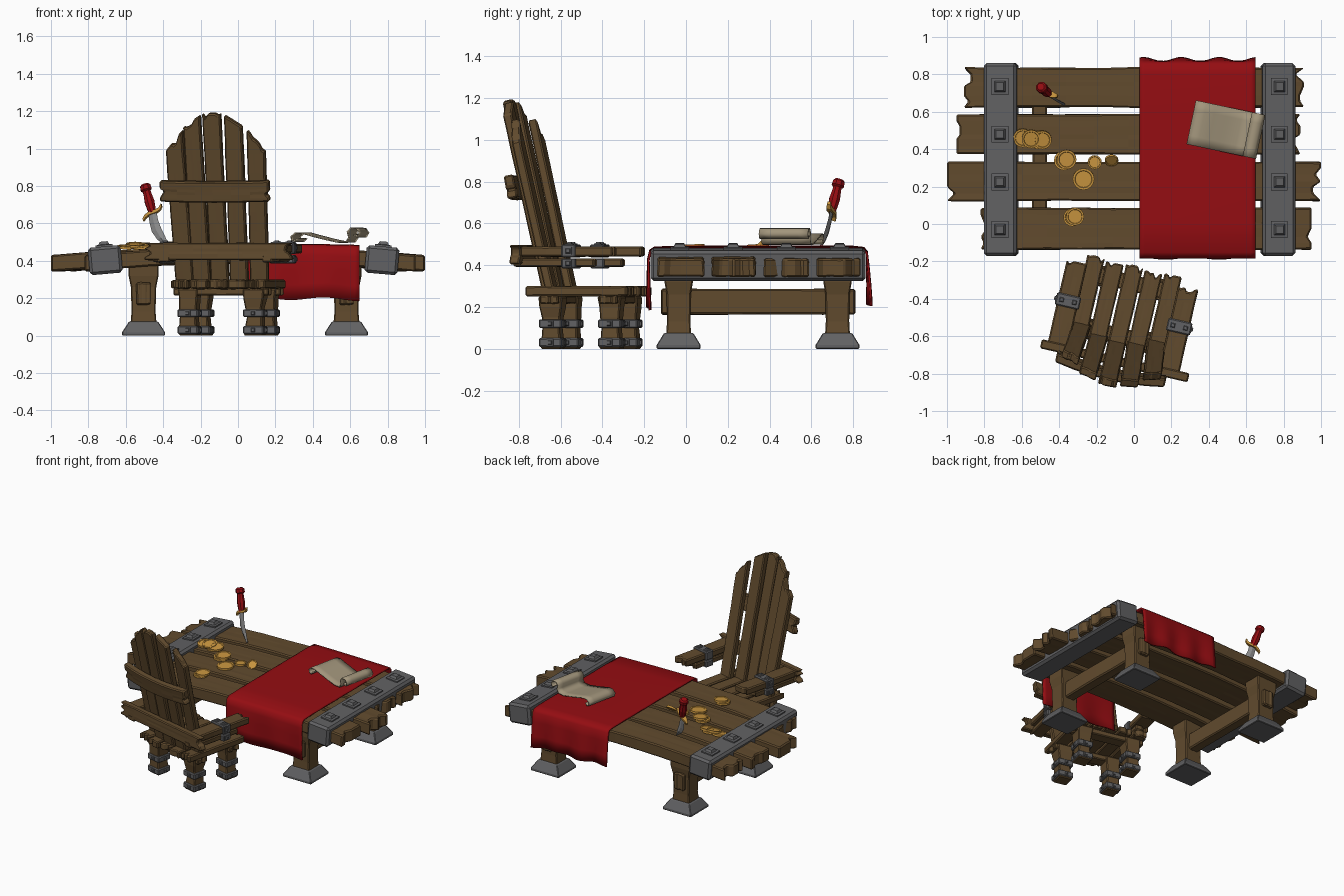
import bpy, bmesh, random
from math import sin, cos, pi, radians, sqrt
from mathutils import Matrix, Vector

if "Cube" in bpy.data.objects:
    bpy.data.objects.remove(bpy.data.objects["Cube"])

random.seed(7)
R = random.uniform
X, Y, Z = Vector((1, 0, 0)), Vector((0, 1, 0)), Vector((0, 0, 1))


def material(name, rgb):
    m = bpy.data.materials.new(name)
    m.diffuse_color = (*rgb, 1)
    m.use_nodes = True
    m.node_tree.nodes["Principled BSDF"].inputs["Base Color"].default_value = m.diffuse_color
    return m


WOOD = material("wood", (0.12, 0.07, 0.027))
METAL = material("metal", (0.12, 0.12, 0.125))
RED = material("red_cloth", (0.3, 0.004, 0.006))
GOLD = material("gold", (0.58, 0.3, 0.05))
PAPER = material("parchment", (0.36, 0.3, 0.2))
STEEL = material("steel", (0.25, 0.25, 0.25))


def build(name, verts, faces, mat, M=Matrix(), bevel=0, smooth=False):
    me = bpy.data.meshes.new(name)
    me.from_pydata([M @ Vector(v) for v in verts], [], faces)
    bm = bmesh.new()
    bm.from_mesh(me)
    bmesh.ops.recalc_face_normals(bm, faces=bm.faces)
    for f in bm.faces:
        f.smooth = smooth
    bm.to_mesh(me)
    bm.free()
    me.materials.append(mat)
    ob = bpy.data.objects.new(name, me)
    bpy.context.collection.objects.link(ob)
    if bevel:
        b = ob.modifiers.new("bevel", "BEVEL")
        b.width, b.segments, b.limit_method, b.angle_limit = bevel, 1, "ANGLE", radians(40)
    return ob


def frame(o, x, y):
    x, y = Vector(x).normalized(), Vector(y).normalized()
    return Matrix.Translation(o) @ Matrix((x, y, x.cross(y))).transposed().to_4x4()


def board(name, L, W, T, M, bend=0, tip=(0, 0), notch=0.035, n=6, m=6):
    """Rough plank along local x, with split ends, wavy sides and an optional bow."""
    cols = [(j + (R(-.25, .25) if 0 < j < m else 0)) / m - .5 for j in range(m + 1)]
    ends = [[R(.3, 1) * notch if 0 < j < m and random.random() < .4 else 0
             for j in range(m + 1)] for _ in range(2)]
    verts, faces = [], []
    for side in (1, -1):
        for i in range(n + 1):
            t, k = i / n, R(.94, 1)
            for j, s in enumerate(cols):
                x = (t - .5) * L
                if i == 0:
                    x += ends[0][j]
                if i == n:
                    x += tip[0] + (tip[1] - tip[0]) * (s + .5) - ends[1][j]
                z = side * T / 2 * R(.93, 1) + bend * (1 - (2 * t - 1) ** 2)
                verts.append((x, s * W * k, z))
    w, half = m + 1, (n + 1) * (m + 1)
    for i in range(n):
        for j in range(m):
            a = i * w + j
            q = (a, a + 1, a + w + 1, a + w)
            faces += [q, tuple(v + half for v in reversed(q))]
    rim = [j for j in range(m)] + [i * w + m for i in range(n)]
    rim += [n * w + j for j in range(m, 0, -1)] + [i * w for i in range(n, 0, -1)]
    for a, b in zip(rim, rim[1:] + rim[:1]):
        faces.append((a, b, b + half, a + half))
    return build(name, verts, faces, WOOD, M, bevel=min(.008, T * .15))


def ring(z, hx, hy=None, n=4, cx=0, a0=pi / 4):
    hy = hx if hy is None else hy
    k = sqrt(2) if n == 4 and a0 else 1
    return [(cx + k * hx * cos(a0 + 2 * pi * i / n), k * hy * sin(a0 + 2 * pi * i / n), z) for i in range(n)]


def loft(name, rings, mat, M=Matrix(), bevel=0):
    n = len(rings[0])
    faces = [tuple(range(n)), tuple(range((len(rings) - 1) * n, len(rings) * n))]
    for r in range(len(rings) - 1):
        for i in range(n):
            a, b = r * n + i, r * n + (i + 1) % n
            faces.append((a, b, b + n, a + n))
    return build(name, [v for r in rings for v in r], faces, mat, M, bevel)


def stud(name, M, s):
    loft(name, [ring(-s * .3, s), ring(s * .15, s), ring(s * .2, s * .65), ring(s * .55, s * .45)], METAL, M)


def sheet(name, xs, path, mat, M, thick, warp):
    w = len(path)
    verts = [warp(x, *p) for x in xs for p in path]
    faces = [(i * w + j, i * w + j + 1, (i + 1) * w + j + 1, (i + 1) * w + j)
             for i in range(len(xs) - 1) for j in range(w - 1)]
    ob = build(name, verts, faces, mat, M, smooth=True)
    s = ob.modifiers.new("thickness", "SOLIDIFY")
    s.thickness, s.offset = thick, 0


T = Matrix.Translation

# table top planks, bowed up in the middle
for x0, x1, y0, y1 in ((-.82, .95, -.14, .09), (-1, 1, .12, .335), (-.95, .89, .37, .59), (-.91, .91, .62, .84)):
    board("table_plank", x1 - x0, y1 - y0, .09, T(((x0 + x1) / 2, (y0 + y1) / 2, .387)), bend=.043, n=10, notch=.05)

# metal bands with studs
for side, cx in ((-1, -.71), (1, .77)):
    B = T((cx, .345, .405)) @ Matrix.Rotation(side * radians(5), 4, "Y")
    loft("table_band", [ring(-.075, .088, .515), ring(.072, .088, .515)], METAL, B, bevel=.015)
    for y in (-.375, -.12, .135, .39):
        stud("band_stud", B @ T((0, y, .074)), .045)

# table legs, feet and stretchers
for cx in (-.505, .58):
    for cy in (-.035, .725):
        loft("table_foot", [ring(0, .115, .105), ring(.018, .115, .105), ring(.075, .078, .07)], METAL,
             T((cx, cy, 0)), .004)
        loft("table_leg", [ring(.06, .07, .06), ring(.13, .064, .056), ring(.26, .068, .058),
                           ring(.32, .08, .068), ring(.41, .082, .07)], WOOD, T((cx, cy, 0)), .006)
    board("table_stretcher", .93, .08, .125, frame((cx, .345, .225), Y, -X), notch=.01)

# red runner hanging over the front and back edges
runner = [(-.178, .2), (-.18, .28), (-.18, .36), (-.18, .43), (-.172, .47), (-.15, .485), (0, .488), (.2, .488),
          (.4, .488), (.6, .488), (.8, .488), (.85, .483), (.865, .465), (.87, .4), (.875, .3), (.877, .22)]


def drape(x, y, z):
    h = max(0, .47 - z) / .27
    wave = .012 * h * sin(x * 31) if y > .3 else .008 * h * sin(x * 22 + 1)
    return (x, y + wave, z - .02 * (x - .03) ** 2 + .008 * h * sin(x * 17))


sheet("table_runner", [.03 + .62 * i / 24 for i in range(25)], runner, RED, Matrix(), .01, drape)

# parchment scroll
curl = [(-.15, .52), (-.165, .503), (-.183, .51), (-.185, .53), (-.165, .547), (-.13, .549), (-.08, .535), (0, .515),
        (.07, .5), (.115, .502), (.13, .525), (.122, .555), (.14, .575), (.172, .573), (.188, .55), (.175, .528),
        (.155, .54)]
sheet("scroll", [-.12, -.07, 0, .07, .12], curl, PAPER, T((.49, .505, 0)) @ Matrix.Rotation(radians(-12), 4, "Z"),
      .007, lambda v, u, z: (u, v, z))

# coins
for x, y, z, r, tilt in ((-.595, .46, .475, .05, 8), (-.55, .455, .485, .05, 12), (-.51, .45, .47, .05, 5),
                         (-.49, .45, .482, .05, 10), (-.375, .34, .478, .053, 0), (-.36, .345, .494, .052, 4),
                         (-.21, .33, .48, .038, 0), (-.12, .34, .49, .036, 42), (-.27, .24, .48, .058, 3),
                         (-.33, .035, .478, .048, 0), (-.315, .04, .493, .048, 3)):
    C = T((x, y, z)) @ Matrix.Rotation(radians(tilt), 4, "X")
    loft("coin", [ring(-.007, r, n=16), ring(.007, r, n=16), ring(.007, r * .8, n=16), ring(.004, r * .76, n=16)],
         GOLD, C)

# dagger stuck in the table
up = Vector((-.045, .04, .165)).normalized()
side = Vector((.93, -.36, 0))
side = (side - up * side.dot(up)).normalized()
D = frame((-.455, .695, .65), side, up.cross(side))
loft("dagger_blade", [ring(z, w, .007, cx=x, a0=0) for x, z, w in
                      ((0, .01, .024), (-.006, -.04, .025), (-.004, -.09, .028), (.01, -.14, .024), (.035, -.2, .004))],
     STEEL, D)
loft("dagger_guard", [[(x, -.014 * k, z - .008), (x, .014 * k, z - .008), (x, .014 * k, z + .008), (x, -.014 * k, z + .008)]
                      for x, z, k in ((-.06, -.014, .6), (-.045, .0, .8), (-.02, .008, 1.2), (.02, .008, 1.2),
                                      (.045, .014, .8), (.06, .03, .6))], GOLD, D)
loft("dagger_grip", [ring(z, r, n=8) for z, r in ((.01, .02), (.03, .024), (.07, .028), (.11, .023), (.13, .022),
                                                  (.138, .032), (.16, .03), (.17, .02))], RED, D)

# chair, turned slightly
C = T((-.06, -.5, 0)) @ Matrix.Rotation(radians(-13), 4, "Z")
for k in range(-2, 3):
    board("seat_slat", .5, .097, .05, C @ frame((k * .106, .03 + R(-.01, .01), .275), Y, -X))
    # back slats, leaning and curved, with an arched top line
    tip = {0: (-.01, -.01), 1: (.01, -.05), 2: (.02, -.09)}[abs(k)]
    top = (1.2, 1.17, 1.08)[abs(k)]
    lean = Vector((.012 * k, -.21, .93))
    L = (top - .25) / lean.normalized().z
    base = Vector((k * .102, -.145 + .013 * k * k, .25))
    board("back_slat", L, .1, .045, C @ frame(base + lean.normalized() * L / 2, lean, X - lean * (X.dot(lean) / lean.dot(lean))),
          tip=tip if k > 0 else tip[::-1], notch=.03, n=8)
for y in (-.1, .19):
    board("seat_rail", .52, .09, .04, C @ frame((0, y, .235), X, Y))
board("back_rail_upper", .6, .115, .05, C @ frame((0, -.28, .775), X, Z + Y * -.2), bend=.03)
board("back_rail_lower", .81, .095, .05, C @ frame((.01, -.235, .45), X, Z))

for sx in (-1, 1):
    # armrests with clamps
    board("armrest", .49, .115, .05, C @ frame((sx * .305, -.01, .465), Y, -X))
    board("armrest_support", .4, .095, .04, C @ frame((sx * .3, -.06, .412), Y, -X))
    K = C @ T((sx * .305, .02, 0))
    for z0, z1 in ((.385, .432), (.437, .5)):
        loft("arm_clamp", [ring(z0, .066, .034), ring(z1, .066, .034)], METAL, K, .006)
        stud("clamp_stud", K @ frame((sx * .066, 0, (z0 + z1) / 2), Y * sx, Z), .018)
    for dx in (-.035, .035):
        stud("clamp_stud", K @ T((dx, 0, .5)), .018)
    # chair legs with two metal bands each
    for y in (-.1, .19):
        P = C @ T((sx * .18, y, 0))
        loft("chair_leg", [ring(z, h + R(-.003, .003), cx=R(-.004, .004)) for z, h in
                           ((0, .05), (.05, .047), (.1, .042), (.15, .046), (.2, .052), (.25, .056))], WOOD, P, .006)
        for z in (.03, .12):
            loft("leg_band", [ring(z - .021, .056), ring(z + .021, .056)], METAL, P, .006)
            for d, e in ((X, Y), (Y, -X), (-X, -Y), (-Y, X)):
                stud("leg_stud", P @ frame(d * .056 + Z * z, e, Z), .016)
